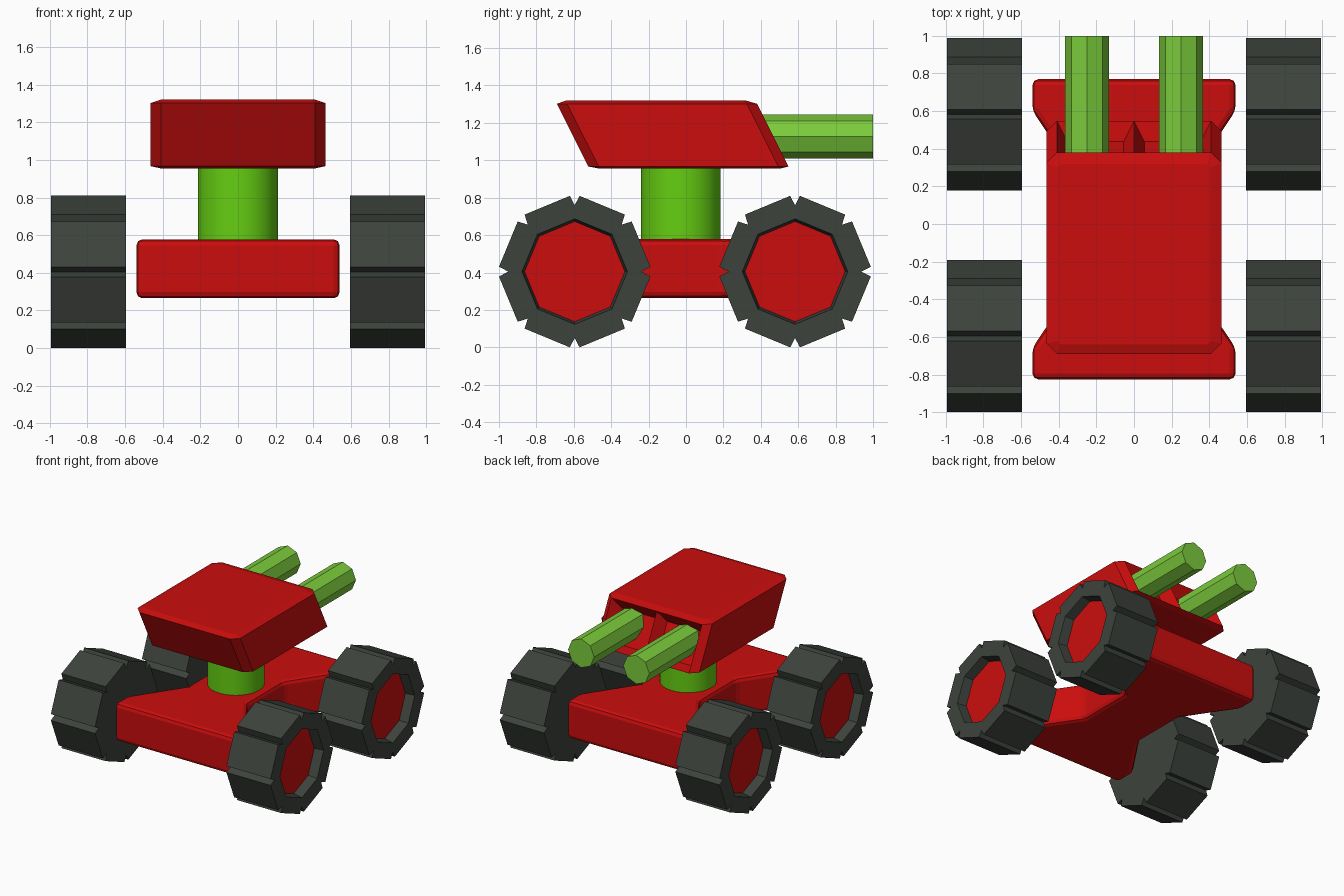
import bpy, bmesh, math
from mathutils import Vector

if "Cube" in bpy.data.objects:
    bpy.data.objects.remove(bpy.data.objects["Cube"])


def material(name, rgb):
    m = bpy.data.materials.new(name)
    m.diffuse_color = (*rgb, 1)
    m.use_nodes = True
    m.node_tree.nodes["Principled BSDF"].inputs["Base Color"].default_value = m.diffuse_color
    return m


RED = material("red_paint", (0.60, 0.004, 0.004))
GREEN = material("bright_green", (0.13, 0.62, 0.006))
LIGHT_GREEN = material("light_green", (0.20, 0.60, 0.045))
RUBBER = material("dark_rubber", (0.046, 0.055, 0.046))


def loft(name, rings, mats, edit=None):
    """Skin a stack of equal-length rings and cap both ends."""
    bm = bmesh.new()
    loops = [[bm.verts.new(p) for p in r] for r in rings]
    n = len(loops[0])
    for a, b in zip(loops, loops[1:]):
        for i in range(n):
            j = (i + 1) % n
            bm.faces.new((a[i], a[j], b[j], b[i]))
    bm.faces.new(loops[0][::-1])
    end = bm.faces.new(loops[-1])
    end.material_index = len(mats) - 1
    bmesh.ops.recalc_face_normals(bm, faces=bm.faces)
    if edit:
        edit(bm)
    me = bpy.data.meshes.new(name)
    bm.to_mesh(me)
    bm.free()
    for m in mats:
        me.materials.append(m)
    ob = bpy.data.objects.new(name, me)
    bpy.context.collection.objects.link(ob)
    return ob


def circle(n, r):
    return [(r * math.cos(2 * math.pi * i / n), r * math.sin(2 * math.pi * i / n))
            for i in range(n)]


# Chassis: waisted plan, extruded and bevelled
CY = -0.028
quarter = [(0.54, 0.798), (0.54, 0.63), (0.27, 0.23)]
half = quarter + [(x, -y) for x, y in quarter[::-1]]
plan = half + [(-x, y) for x, y in half[::-1]]
chassis = loft("chassis", [[(x, y + CY, z) for x, y in plan] for z in (0.265, 0.578)], [RED])
bev = chassis.modifiers.new("soft_edges", "BEVEL")
bev.width = 0.032
bev.segments = 2
bev.limit_method = "ANGLE"
bev.angle_limit = math.radians(30)

# Turret post
post = loft("turret_post", [[(x, y + CY, z) for x, y in circle(32, 0.212)]
                            for z in (0.56, 0.97)], [GREEN])
bpy.context.view_layer.objects.active = post
post.select_set(True)
bpy.ops.object.shade_smooth_by_angle(angle=math.radians(30))
post.select_set(False)


# Turret: slanted chamfered box with two gun recesses in the +y face
def turret_ring(hx, hy, cy, z, c):
    pts = [(hx, hy - c), (hx - c, hy), (c - hx, hy), (-hx, hy - c),
           (-hx, c - hy), (c - hx, -hy), (hx - c, -hy), (hx, c - hy)]
    return [(x, y + cy, z) for x, y in pts]


def cut_recesses(bm):
    bmesh.ops.bisect_plane(bm, geom=bm.verts[:] + bm.edges[:] + bm.faces[:],
                           plane_co=(0, 0, 0), plane_no=(1, 0, 0))
    bm.normal_update()
    faces = [f for f in bm.faces
             if f.normal.y > 0.7 and f.normal.z > 0.2 and f.calc_area() > 0.08]
    bmesh.ops.inset_individual(bm, faces=faces, thickness=0.055, depth=-0.095,
                               use_even_offset=True)


loft("turret", [turret_ring(0.41, 0.48, 0.02, 0.955, 0.02),
                turret_ring(0.465, 0.535, 0.013, 0.967, 0.055),
                turret_ring(0.465, 0.535, -0.155, 1.302, 0.055),
                turret_ring(0.41, 0.48, -0.161, 1.32, 0.02)], [RED], cut_recesses)

# Gun barrels: octagonal
for side, sx in (("left", -1), ("right", 1)):
    loft(f"barrel_{side}", [[(0.25 * sx + u, y, 1.128 + v) for u, v in circle(8, 0.118)]
                            for y in (0.3, 1.0)], [LIGHT_GREEN])


# Wheels: eight-sided tyre with V notches at the corners and a recessed hub
def wheel_ring(r_corner, r_side, w):
    pts = []
    for k in range(8):
        c, s = math.cos(k * math.pi / 4), math.sin(k * math.pi / 4)
        for u, v in ((r_side, -w), (r_corner, 0), (r_side, w)):
            pts.append((u * c - v * s, u * s + v * c))
    return pts


tread = wheel_ring(0.355, 0.405, 0.026)
rim = wheel_ring(0.282, 0.2716, 0.025)
hub = wheel_ring(0.268, 0.2576, 0.025)
for side, sx in (("left", -1), ("right", 1)):
    for end, cy in (("front", -0.595), ("rear", 0.583)):
        stack = ((0.595, tread), (0.995, tread), (0.995, rim), (0.92, hub))
        loft(f"wheel_{end}_{side}",
             [[(sx * x, cy + u, 0.405 + v) for u, v in ring] for x, ring in stack],
             [RUBBER, RED])
